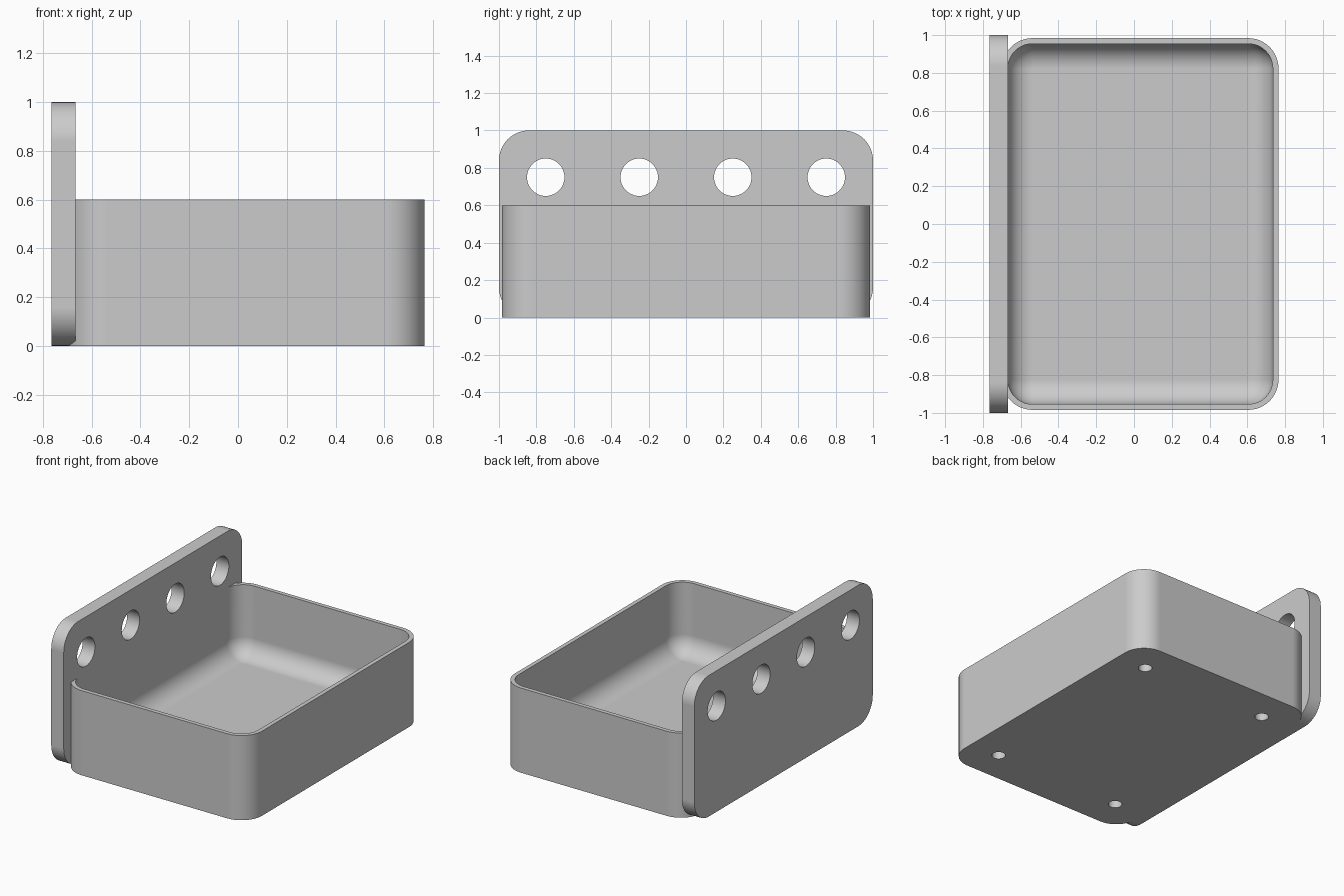
import bpy, bmesh, math
from mathutils import Matrix

default = bpy.data.objects.get("Cube")
if default:
    bpy.data.objects.remove(default, do_unlink=True)

grey = bpy.data.materials.new("light grey")
grey.use_nodes = True
colour = (0.6, 0.6, 0.6, 1)
grey.diffuse_color = colour
grey.node_tree.nodes["Principled BSDF"].inputs["Base Color"].default_value = colour


def rounded_rect(u0, u1, v0, v1, r, steps=12):
    """Counter-clockwise outline with rounded corners."""
    centres = [(u1 - r, v1 - r), (u0 + r, v1 - r), (u0 + r, v0 + r), (u1 - r, v0 + r)]
    points = []
    for corner, (u, v) in enumerate(centres):
        for i in range(steps + 1):
            a = (corner + i / steps) * math.pi / 2
            points.append((u + r * math.cos(a), v + r * math.sin(a)))
    return points


def loft(name, rings):
    """Closed solid through equal-length rings of 3D points."""
    bm = bmesh.new()
    loops = [[bm.verts.new(p) for p in ring] for ring in rings]
    n = len(loops[0])
    for a, b in zip(loops, loops[1:]):
        for i in range(n):
            j = (i + 1) % n
            bm.faces.new((a[i], a[j], b[j], b[i]))
    bm.faces.new(loops[0][::-1])
    bm.faces.new(loops[-1])
    bmesh.ops.remove_doubles(bm, verts=bm.verts, dist=0.0001)
    bmesh.ops.recalc_face_normals(bm, faces=bm.faces)
    return add_object(name, bm)


def add_object(name, bm):
    mesh = bpy.data.meshes.new(name)
    bm.to_mesh(mesh)
    bm.free()
    mesh.materials.append(grey)
    obj = bpy.data.objects.new(name, mesh)
    bpy.context.collection.objects.link(obj)
    return obj


def drill(obj, centres, radius, depth, axis):
    """Cut round holes at the given centres along one axis."""
    turn = Matrix.Rotation(math.pi / 2, 4, 'Y') if axis == 'X' else Matrix()
    bm = bmesh.new()
    for c in centres:
        bmesh.ops.create_cone(bm, cap_ends=True, segments=48, radius1=radius,
                              radius2=radius, depth=depth,
                              matrix=Matrix.Translation(c) @ turn)
    cutter = add_object("hole_cutter", bm)
    cutter.hide_render = True
    mod = obj.modifiers.new("holes", 'BOOLEAN')
    mod.operation, mod.solver, mod.object = 'DIFFERENCE', 'EXACT', cutter
    bpy.context.view_layer.objects.active = obj
    bpy.ops.object.modifier_apply(modifier=mod.name)
    bpy.data.objects.remove(cutter, do_unlink=True)


# Tray: straight outer walls, flat rim, cavity with a filleted floor
LEFT, RIGHT, HALF, HEIGHT = -0.698, 0.765, 0.984, 0.6
WALL, CORNER, FLOOR = 0.03, 0.16, 0.1


def tray_ring(inset, z):
    outline = rounded_rect(LEFT + inset, RIGHT - inset, -HALF + inset, HALF - inset,
                           max(CORNER - inset, 0))
    return [(x, y, z) for x, y in outline]


fillet = CORNER - WALL
rings = [tray_ring(0, 0), tray_ring(0, HEIGHT), tray_ring(WALL, HEIGHT)]
for i in range(11):
    a = i / 10 * math.pi / 2
    rings.append(tray_ring(WALL + fillet * (1 - math.cos(a)),
                           FLOOR + fillet * (1 - math.sin(a))))
tray = loft("tray", rings)

# Blind holes under the tray
middle = (LEFT + RIGHT) / 2
drill(tray, [(middle + sx * 0.5, sy * 0.75, 0) for sx in (-1, 1) for sy in (-1, 1)],
      0.045, 0.12, 'Z')

# Upright mounting plate with a row of through holes; its face covers the tray's left wall
outline = rounded_rect(-1, 1, 0, 1, 0.16)
plate = loft("mounting_plate", [[(x, y, z) for y, z in outline] for x in (-0.765, -0.667)])
drill(plate, [(-0.716, y, 0.75) for y in (-0.75, -0.25, 0.25, 0.75)], 0.1, 0.3, 'X')

# Smooth the rounded corners, keep the edges sharp and the flats even
bpy.ops.object.select_all(action='DESELECT')
for obj in (tray, plate):
    obj.select_set(True)
bpy.context.view_layer.objects.active = tray
bpy.ops.object.shade_smooth_by_angle(angle=math.radians(30))
for obj in (tray, plate):
    obj.modifiers.new("even flats", 'WEIGHTED_NORMAL').keep_sharp = True
